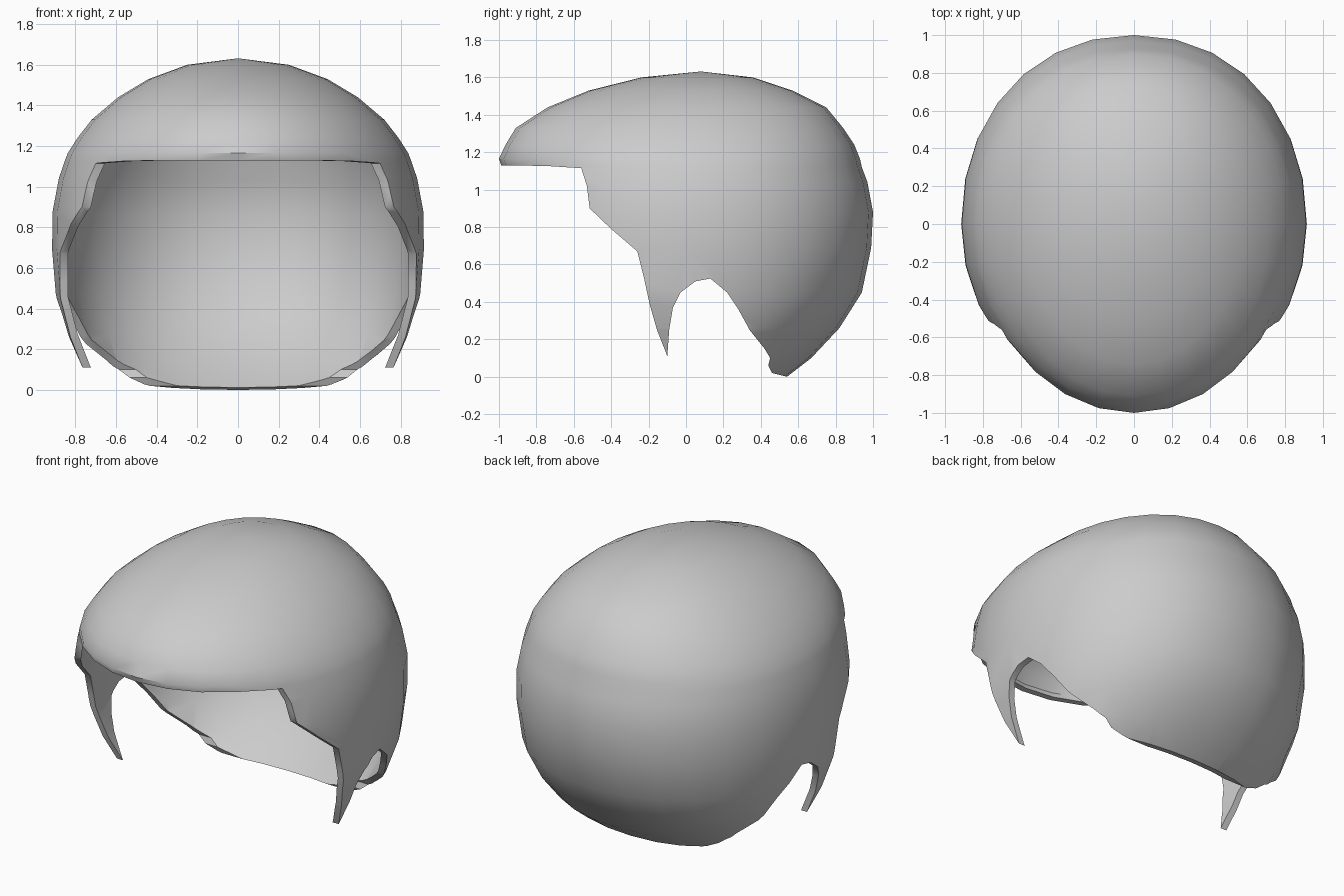
import bpy, bmesh, math

if "Cube" in bpy.data.objects:
    bpy.data.objects.remove(bpy.data.objects["Cube"])

COLS = 28


def make_object(name, bm):
    bmesh.ops.recalc_face_normals(bm, faces=bm.faces)
    mesh = bpy.data.meshes.new(name)
    bm.to_mesh(mesh)
    bm.free()
    ob = bpy.data.objects.new(name, mesh)
    bpy.context.collection.objects.link(ob)
    return ob


# Horizontal sections of the cap: height, front y, back y, half width, widest y
sections = [
    (-0.06, -0.90, 0.46, 0.64, 0.0), (0.0, -0.95, 0.54, 0.70, 0.0),
    (0.10, -0.98, 0.67, 0.77, 0.0), (0.26, -0.985, 0.82, 0.84, 0.0),
    (0.45, -0.985, 0.94, 0.895, 0.0), (0.69, -0.985, 0.99, 0.915, 0.0),
    (0.88, -0.985, 1.0, 0.912, 0.0), (1.04, -0.985, 0.97, 0.882, 0.0),
    (1.12, -0.985, 0.94, 0.855, 0.0), (1.165, -1.0, 0.93, 0.838, 0.0),
    (1.24, -0.965, 0.90, 0.79, 0.0), (1.33, -0.91, 0.84, 0.72, 0.0),
    (1.44, -0.74, 0.75, 0.59, 0.02), (1.53, -0.52, 0.57, 0.44, 0.03),
    (1.60, -0.24, 0.36, 0.25, 0.06),
]


def section_point(k, z, front, back, width, mid):
    a = 2 * math.pi * k / COLS
    s, c = math.sin(a), -math.cos(a)
    e = 2 / 2.12 if c > 0 else 1.0
    depth = back - mid if c > 0 else mid - front
    return (width * math.copysign(abs(s) ** e, s),
            mid + depth * math.copysign(abs(c) ** e, c), z)


# Hair cap: lofted dome, closed at the crown
bm = bmesh.new()
rings = [[bm.verts.new(section_point(k, *sec)) for k in range(COLS)] for sec in sections]
for low, high in zip(rings, rings[1:]):
    for k in range(COLS):
        n = (k + 1) % COLS
        bm.faces.new((low[k], low[n], high[n], high[k]))
crown = bm.verts.new((0, 0.08, 1.632))
for k in range(COLS):
    bm.faces.new((rings[-1][k], rings[-1][(k + 1) % COLS], crown))
cap = make_object("hair_cap", bm)

# Hairline cutter: side profile of fringe, temple, sideburn, ear notch and nape
hairline = [(-1.3, 1.13), (-0.98, 1.13), (-0.75, 1.127), (-0.56, 1.115),
            (-0.53, 1.02), (-0.515, 0.90), (-0.40, 0.79), (-0.26, 0.67),
            (-0.225, 0.53), (-0.195, 0.39), (-0.155, 0.25), (-0.10, 0.11),
            (-0.09, 0.25), (-0.07, 0.37), (-0.03, 0.45), (0.05, 0.51),
            (0.13, 0.525), (0.22, 0.45), (0.28, 0.36), (0.34, 0.25),
            (0.42, 0.15), (0.45, 0.10), (0.44, 0.06), (0.46, 0.02),
            (0.54, 0.0), (1.3, 0.0), (1.3, -0.3), (-1.3, -0.3)]
bm = bmesh.new()
face = bm.faces.new([bm.verts.new((-1.2, y, z)) for y, z in hairline])
ext = bmesh.ops.extrude_face_region(bm, geom=[face])
bmesh.ops.translate(bm, vec=(2.4, 0, 0),
                    verts=[v for v in ext["geom"] if isinstance(v, bmesh.types.BMVert)])
cutter = make_object("hairline_cutter", bm)
cutter.hide_render = True

# Give the cap its thickness, then cut the hairline
solid = cap.modifiers.new("thickness", 'SOLIDIFY')
solid.thickness = 0.038
solid.offset = -1
cut = cap.modifiers.new("hairline", 'BOOLEAN')
cut.operation = 'DIFFERENCE'
cut.solver = 'EXACT'
cut.object = cutter

bpy.ops.object.select_all(action='DESELECT')
cap.select_set(True)
bpy.context.view_layer.objects.active = cap
for name in ("thickness", "hairline"):
    bpy.ops.object.modifier_apply(modifier=name)
bpy.data.objects.remove(cutter)
bpy.ops.object.shade_smooth_by_angle(angle=math.radians(40))
